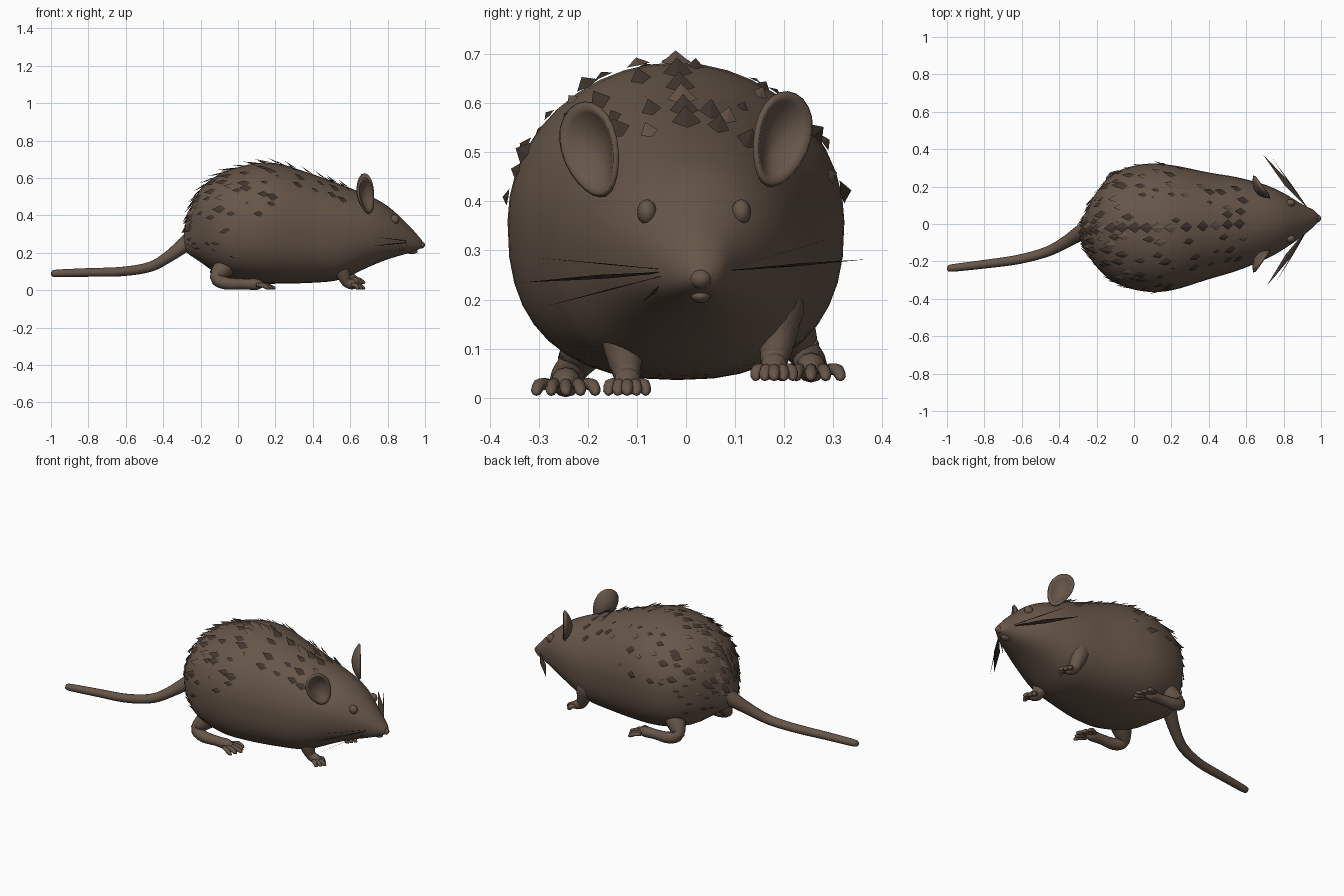
import bpy, bmesh, random
from math import sin, cos, pi, radians, copysign
from mathutils import Vector

random.seed(4)
if "Cube" in bpy.data.objects:
    bpy.data.objects.remove(bpy.data.objects["Cube"])


def material(name, rgb):
    mat = bpy.data.materials.new(name)
    mat.use_nodes = True
    color = (*rgb, 1)
    mat.diffuse_color = color
    bsdf = mat.node_tree.nodes["Principled BSDF"]
    bsdf.inputs["Base Color"].default_value = color
    bsdf.inputs["Roughness"].default_value = 0.8
    return mat


BROWN = material("brown fur", (0.135, 0.093, 0.067))
DARK = material("dark brown fur", (0.055, 0.038, 0.028))


def finish(name, bm, mats=(BROWN,), smooth=True):
    bmesh.ops.recalc_face_normals(bm, faces=bm.faces)
    mesh = bpy.data.meshes.new(name)
    bm.to_mesh(mesh)
    bm.free()
    for mat in mats:
        mesh.materials.append(mat)
    for poly in mesh.polygons:
        poly.use_smooth = smooth
    obj = bpy.data.objects.new(name, mesh)
    bpy.context.scene.collection.objects.link(obj)
    return obj


def spline(rows, t):
    """Catmull-Rom interpolation through rows of numbers."""
    last = len(rows) - 1
    i = max(0, min(int(t), last - 1))
    f = t - i
    a, b, c, d = (rows[max(0, min(j, last))] for j in range(i - 1, i + 3))
    return [q + f / 2 * (r - p + f * (2*p - 5*q + 4*r - s + f * (3*(q - r) + s - p)))
            for p, q, r, s in zip(a, b, c, d)]


def loft(bm, rings):
    loops = [[bm.verts.new(p) for p in ring] for ring in rings]
    n = len(loops[0])
    for lo, hi in zip(loops, loops[1:]):
        for i in range(n):
            bm.faces.new((lo[i], lo[(i + 1) % n], hi[(i + 1) % n], hi[i]))
    bm.faces.new(loops[0])
    bm.faces.new(loops[-1])


def tube(bm, rows, sides=12, steps=4):
    """Rounded tube through rows of x, y, z, radius."""
    count = (len(rows) - 1) * steps
    samples = [spline(rows, k / steps) for k in range(count + 1)]
    pts = [Vector(s[:3]) for s in samples]
    rings = []
    for k, p in enumerate(pts):
        along = pts[min(k + 1, count)] - pts[max(k - 1, 0)]
        turn = along.to_track_quat('Z', 'Y')
        r = max(samples[k][3], 0.002)
        rings.append([p + turn @ Vector((r * cos(2*pi*i/sides), r * sin(2*pi*i/sides), 0))
                      for i in range(sides)])
    loft(bm, rings)


def ball(name, center, size):
    bm = bmesh.new()
    bmesh.ops.create_uvsphere(bm, u_segments=16, v_segments=10, radius=1)
    for v in bm.verts:
        v.co = Vector(center) + v.co * Vector(size)
    return finish(name, bm)


# Body and head: x, underside, top, half width, centre y
PROFILE = [
    (-.29, .22, .3, .03, -.05), (-.26, .19, .42, .1, -.04), (-.2, .15, .54, .2, -.03),
    (-.1, .085, .62, .295, -.02), (.05, .045, .67, .34, -.02), (.2, .036, .68, .335, -.02),
    (.4, .04, .62, .285, -.01), (.55, .058, .565, .25, 0), (.7, .125, .505, .2, .01),
    (.8, .165, .45, .15, .015), (.9, .195, .36, .085, .02), (.96, .215, .295, .045, .03),
    (.985, .23, .265, .02, .03)]


def skin(t, angle):
    x, low, top, half, mid = spline(PROFILE, t)
    power = 1 if sin(angle) >= 0 else 0.8
    c, s = cos(angle), sin(angle)
    return Vector((x, mid + half * copysign(abs(c) ** power, c),
                   (low + top) / 2 + (top - low) / 2 * copysign(abs(s) ** power, s)))


bm = bmesh.new()
spans = (len(PROFILE) - 1) * 4
loft(bm, [[skin(k / 4, 2 * pi * i / 40) for i in range(40)] for k in range(spans + 1)])
finish("body", bm)


# Fur tufts: thin raised flakes pointing backward
def tuft(bm, t, angle, length, width, lift):
    p = skin(t, angle)
    back = (skin(t - .05, angle) - skin(t + .05, angle)).normalized()
    side = (skin(t, angle + .05) - skin(t, angle - .05)).normalized()
    out = back.cross(side).normalized()
    if out.dot(p - Vector((p.x, 0, .35))) < 0:
        out.negate()
    front, tip, left, right = [bm.verts.new(p + q) for q in (
        out * .002 - back * length * .4, back * length * .6 + out * lift,
        side * width / 2 + out * .003, out * .003 - side * width / 2)]
    upper = random.random() > .3
    for face in ((front, left, tip), (front, tip, right), (left, right, tip), (front, right, left)):
        bm.faces.new(face).material_index = int(upper or tip not in face)


bm = bmesh.new()
for i in range(13):
    for j in range(10):
        t = .9 + .52 * i + random.uniform(-.24, .24)
        angle = radians(15 + 16.7 * j + random.uniform(-7, 7))
        if abs(angle - pi / 2) > .1 and (i < 9 or 2 <= j <= 7):
            size = random.uniform(.7, 1.4)
            tuft(bm, t, angle, .055 * size, .036 * size, .014 * size)
for i in range(16):                                   # spine ridge
    tuft(bm, .8 + .42 * i, pi / 2, .075, .06, .022)
for i in range(32):                                   # lower flanks and rump
    angle = radians(random.uniform(-35, 12))
    tuft(bm, random.uniform(1, 3.6), angle if i % 2 else pi - angle, .04, .022, .01)
finish("fur_tufts", bm, (BROWN, DARK), smooth=False)

# Tail
bm = bmesh.new()
tube(bm, [(-.22, -.02, .29, .06), (-.29, -.05, .24, .042), (-.37, -.1, .18, .032),
          (-.47, -.15, .125, .027), (-.62, -.19, .1, .025), (-.8, -.215, .095, .023),
          (-.97, -.235, .09, .02), (-.995, -.237, .09, .012), (-1, -.237, .09, .003)])
finish("tail", bm)


# Ears: cupped discs facing forward and outward
def ear(name, s, z):
    center = Vector((.675, s * .187, z))
    high = Vector((-.04, s * .055, .17)).normalized()
    face = Vector((.85, s * .62, 0))
    wide = high.cross(face).normalized()
    face = wide.cross(high).normalized()
    bm = bmesh.new()
    loops = []
    for k in range(1, 7):
        r = k / 6
        loops.append([bm.verts.new(
            center + wide * r * cos(a) * (.066 + .012 * sin(a)) + high * .098 * r * sin(a)
            + face * .04 * (r * r - .6)) for a in [2 * pi * i / 24 for i in range(24)]])
    bm.faces.new(loops[0])
    for lo, hi in zip(loops, loops[1:]):
        for i in range(24):
            bm.faces.new((lo[i], lo[i - 1], hi[i - 1], hi[i]))
    obj = finish(name, bm)
    solid = obj.modifiers.new("thickness", 'SOLIDIFY')
    solid.thickness = .012
    solid.offset = 0


# Legs with paws and toes; the tops are buried in the body
def leg(name, path, s, mid, rise, toe_start, toe_end, spread):
    bm = bmesh.new()
    tube(bm, [(x, mid + s * y, z + rise, r) for x, y, z, r in path])
    y = mid + s * path[-1][1]
    for k in (-2, -1, 0, 1, 2):
        end = toe_end - abs(k) * .015
        tube(bm, [(toe_start, y + k * spread * .6, .028 + rise, .011),
                  ((toe_start + end) / 2, y + k * spread * .9, .026 + rise, .013),
                  (end - .012, y + k * spread, .013 + rise, .011),
                  (end, y + k * spread, .008 + rise, .003)], sides=8, steps=2)
    finish(name, bm)


HIND = [(.02, .14, .2, .05), (-.06, .19, .135, .06), (-.115, .235, .065, .036),
        (-.065, .25, .037, .033), (.03, .25, .033, .028), (.1, .25, .031, .03), (.135, .25, .03, .012)]
FORE = [(.49, .1, .25, .04), (.54, .145, .165, .065), (.56, .155, .095, .042),
        (.58, .15, .045, .028), (.615, .15, .031, .027), (.64, .15, .03, .012)]

for s, label in ((-1, "right"), (1, "left")):
    rise = .03 if s > 0 else 0
    ear(label + "_ear", s, .505 + rise * .7)
    leg(label + "_hind_leg", HIND, s, .005, rise, .1, .2, .03)
    leg(label + "_front_leg", FORE, s, .03, rise, .61, .68, .019)
    eye = skin(9.35, pi / 2 - s * radians(49))
    ball(label + "_eye", eye, (.026, .02, .026))
    ball(label + "_cheek", (.925, .03 + s * .025, .25), (.045, .03, .032))

# Nose and lower lip
ball("nose", (.977, .03, .242), (.023, .022, .02))
ball("lower_lip", (.93, .03, .207), (.03, .02, .014))

# Whiskers: flat slender blades sweeping out and back
bm = bmesh.new()
for s, tips in ((1, [(.69, .37, .282, .032), (.74, .35, .34, .006), (.8, .24, .27, .014)]),
                (-1, [(.71, -.33, .235, .032), (.74, -.3, .285, .01),
                      (.76, -.31, .18, .006), (.85, -.09, .195, .014)])):
    for x, y, z, width in tips:
        root, tip = Vector((.94, .03 + s * .04, .258)), Vector((x, y, z))
        across = (tip - root).cross(Vector((-.3, 0, 1))).normalized() * width / 2
        middle = root.lerp(tip, .5)
        bm.faces.new([bm.verts.new(p) for p in (root, middle + across, tip, middle - across)])
finish("whiskers", bm, (DARK,), smooth=False)
